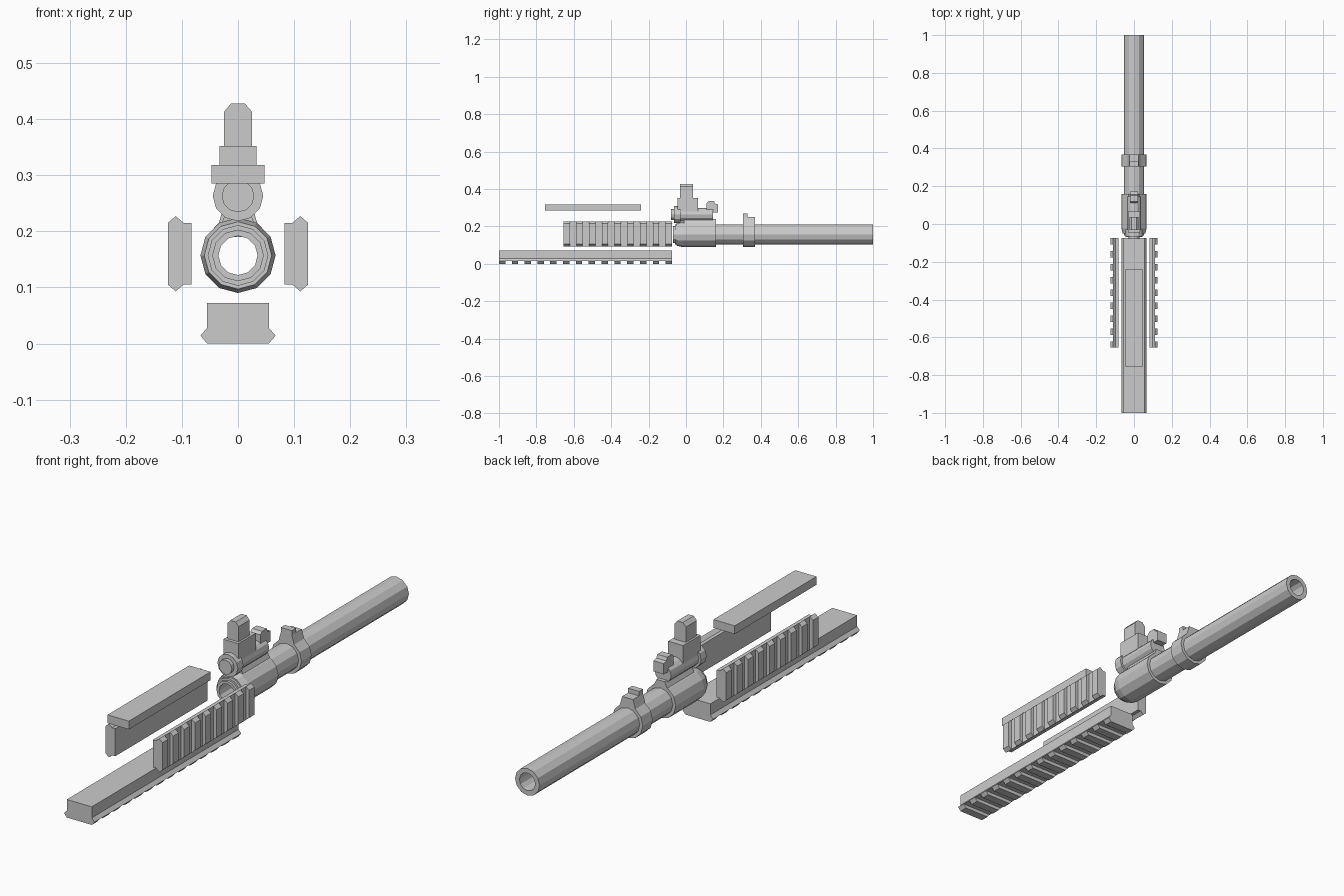
import bpy, bmesh, math
from mathutils import Vector

if "Cube" in bpy.data.objects:
    bpy.data.objects.remove(bpy.data.objects["Cube"])


def finish(name, bm):
    bmesh.ops.recalc_face_normals(bm, faces=bm.faces)
    me = bpy.data.meshes.new(name)
    bm.to_mesh(me)
    bm.free()
    ob = bpy.data.objects.new(name, me)
    bpy.context.collection.objects.link(ob)
    return ob


def add_prism(bm, pts, a, b, axis='y'):
    """Extrude a profile: (x, z) along y, or (y, z) along x."""
    pos = (lambda p, t: (p[0], t, p[1])) if axis == 'y' else (lambda p, t: (t, p[0], p[1]))
    v = [bm.verts.new(pos(p, a)) for p in pts]
    w = [bm.verts.new(pos(p, b)) for p in pts]
    n = len(pts)
    bm.faces.new(v)
    bm.faces.new(w[::-1])
    for i in range(n):
        bm.faces.new((v[i], v[(i + 1) % n], w[(i + 1) % n], w[i]))


def prism(name, pts, a, b, axis='y'):
    bm = bmesh.new()
    add_prism(bm, pts, a, b, axis)
    return finish(name, bm)


def lathe(name, prof, z, n=12, closed=False):
    """Revolve an (r, y) profile around the y direction at height z."""
    bm = bmesh.new()
    rings = []
    for r, y in prof:
        rings.append([bm.verts.new((r * math.sin(k * math.tau / n), y,
                                    z + r * math.cos(k * math.tau / n))) for k in range(n)])
    m = len(rings)
    for i in range(m if closed else m - 1):
        p, q = rings[i], rings[(i + 1) % m]
        for k in range(n):
            j = (k + 1) % n
            bm.faces.new((p[k], p[j], q[j], q[k]))
    if not closed:
        bm.faces.new(rings[0])
        bm.faces.new(rings[-1])
    return finish(name, bm)


def rail(name, height, y0, y1, teeth, place):
    """Toothed rail; profile u across, h from the toothed face; place maps (u, h) to (x, z)."""
    bm = bmesh.new()
    d = 0.014
    body = [(-.055, height), (.055, height), (.055, .028), (.067, d),
            (-.067, d), (-.055, .028)]
    tooth = [(-.067, d), (.067, d), (.055, 0), (-.055, 0)]
    add_prism(bm, [place(*p) for p in body], y0, y1)
    w = 0.034
    step = (y1 - y0 - w) / (teeth - 1)
    for i in range(teeth):
        add_prism(bm, [place(*p) for p in tooth], y0 + i * step, y0 + i * step + w)
    return finish(name, bm)


def box(name, hx, y0, y1, z0, z1):
    return prism(name, [(-hx, z0), (hx, z0), (hx, z1), (-hx, z1)], y0, y1)


# Rails around the handguard space
rail("bottom_rail", .072, -1, -.075, 14, lambda u, h: (u, h))
for side, label in ((1, "right"), (-1, "left")):
    rail(label + "_rail", .042, -.655, -.075, 9,
         lambda u, h, s=side: (s * (.125 - h), .16 + u))
box("top_plate", .047, -.755, -.24, .285, .318)

# Hollow tube and its sleeve
B = .157
lathe("main_tube", [(.035, -.07), (.046, -.07), (.046, -.06), (.054, -.06), (.054, 1), (.035, 1)],
      B, closed=True)
lathe("sleeve", [(.053, -.05), (.06, -.05), (.067, -.02), (.067, .16), (.053, .16)], B, closed=True)

# Front band with a flared lug on top
lathe("band", [(.053, .305), (.067, .305), (.067, .368), (.053, .368)], B, closed=True)
prism("band_lug", [(-.058, .19), (.058, .19), (.034, .215), (.024, .25), (-.024, .25), (-.034, .215)],
      .305, .368)
box("band_lug_lip", .024, .305, .33, .24, .268)

# Upper cylinder on a web
U = .263
lathe("upper_cylinder", [(.029, -.08), (.029, -.065), (.045, -.065), (.045, -.03), (.036, -.03),
                         (.036, .145)], U)
prism("web", [(-.036, .2), (.036, .2), (.018, .24), (-.018, .24)], -.01, .16)

# Sight tower
box("sight_base", .033, -.045, .065, .28, .352)
prism("sight_tower", [(-.025, .35), (.025, .35), (.025, .413), (.012, .428), (-.012, .428),
                      (-.025, .413)], -.032, .037)

# Rear catch
prism("catch", [(.11, .29), (.11, .325), (.12, .335), (.15, .335), (.155, .322), (.172, .318),
                (.172, .275), (.145, .275), (.145, .29)], -.022, .022, 'x')
